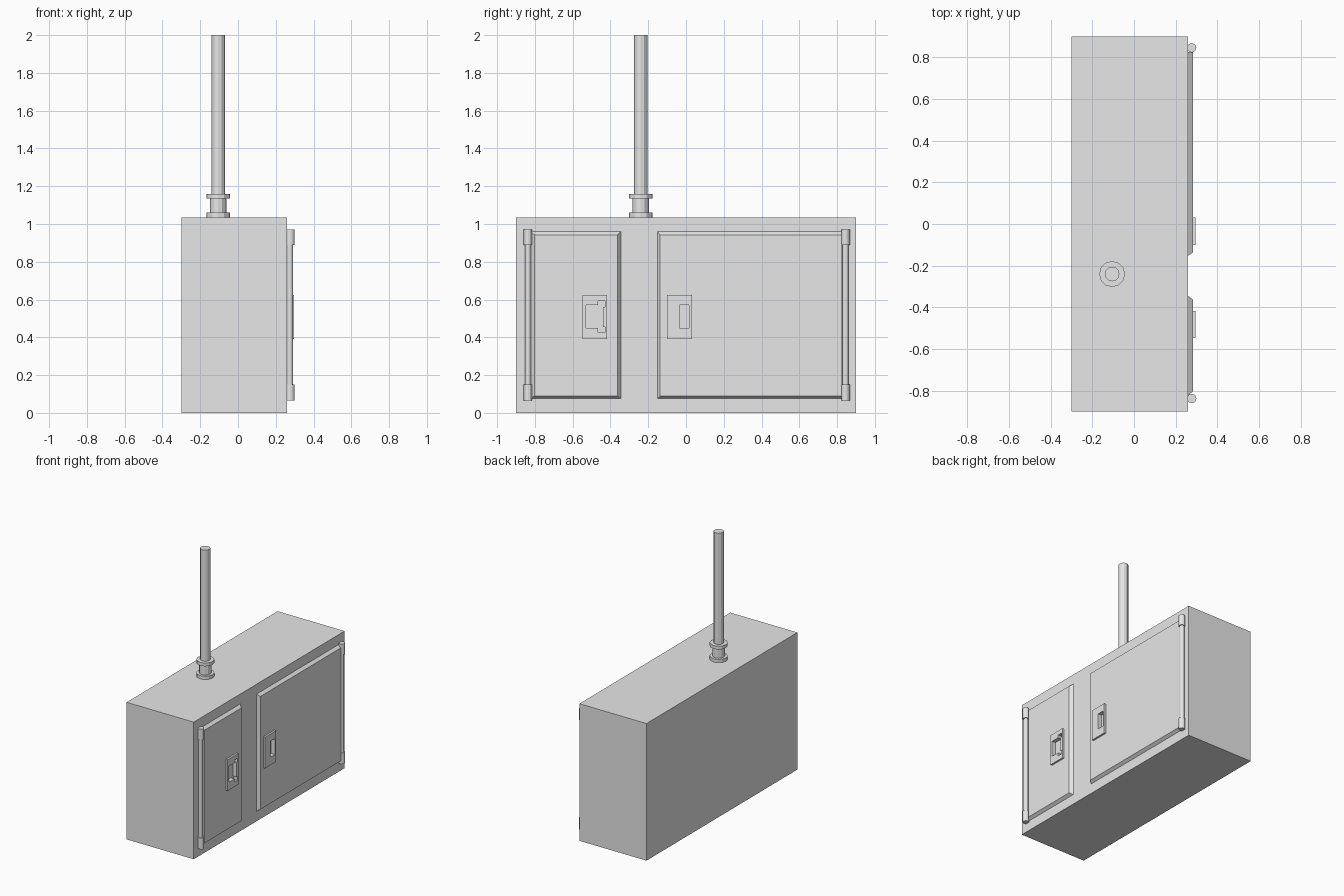
import bpy, bmesh
from math import pi

if "Cube" in bpy.data.objects:
    bpy.data.objects.remove(bpy.data.objects["Cube"], do_unlink=True)

grey = bpy.data.materials.new("plain_grey")
grey.use_nodes = True
grey.diffuse_color = (0.8, 0.8, 0.8, 1)
grey.node_tree.nodes["Principled BSDF"].inputs["Base Color"].default_value = (0.8, 0.8, 0.8, 1)

FACE = 0.26       # x of the cabinet face that carries the doors
DOOR = 0.282      # x of the door fronts
PLATE = 0.296     # x of the latch plate fronts


def finish(name, bm):
    bmesh.ops.recalc_face_normals(bm, faces=bm.faces)
    mesh = bpy.data.meshes.new(name)
    bm.to_mesh(mesh)
    bm.free()
    mesh.materials.append(grey)
    obj = bpy.data.objects.new(name, mesh)
    bpy.context.collection.objects.link(obj)
    return obj


def loft(name, back, front, x0, x1):
    """Solid between two outlines of (y, z) points at two depths."""
    bm = bmesh.new()
    a = [bm.verts.new((x0, y, z)) for y, z in back]
    b = [bm.verts.new((x1, y, z)) for y, z in front]
    bm.faces.new(a)
    bm.faces.new(b)
    for i in range(len(a)):
        j = (i + 1) % len(a)
        bm.faces.new((a[i], a[j], b[j], b[i]))
    return finish(name, bm)


def rect(y0, y1, z0, z1):
    return [(y0, z0), (y1, z0), (y1, z1), (y0, z1)]


def tube(name, x, y, rings, sides):
    """Turned upright part from (radius, z) rings."""
    bm = bmesh.new()
    loops = []
    for r, z in rings:
        circle = bmesh.ops.create_circle(bm, segments=sides, radius=r)["verts"]
        for v in circle:
            v.co.x += x
            v.co.y += y
            v.co.z = z
        loops.append(circle)
    for a, b in zip(loops, loops[1:]):
        for i in range(sides):
            j = (i + 1) % sides
            bm.faces.new((a[i], a[j], b[j], b[i]))
    bm.faces.new(loops[0])
    bm.faces.new(loops[-1])
    return finish(name, bm)


def cut(obj, cutter):
    mod = obj.modifiers.new("pocket", "BOOLEAN")
    mod.operation = "DIFFERENCE"
    mod.solver = "EXACT"
    mod.object = cutter


# Cabinet
body = rect(-0.90, 0.90, 0, 1.035)
loft("cabinet", body, body, -0.30, FACE)

# Conduit and its flanged collar
tube("conduit", -0.105, -0.24, [(0.035, 1.035), (0.035, 2.0)], 12)
tube("collar", -0.105, -0.24,
     [(0.062, 1.035), (0.062, 1.06), (0.043, 1.06), (0.043, 1.135),
      (0.062, 1.135), (0.062, 1.16)], 12)

# Doors with chamfered edges, the wide one square on its hinge side
narrow_door = loft("narrow_door", rect(-0.822, -0.345, 0.075, 0.96),
                   rect(-0.803, -0.362, 0.09, 0.943), FACE, DOOR)
wide_door = loft("wide_door", rect(-0.152, 0.825, 0.075, 0.96),
                 rect(-0.137, 0.825, 0.09, 0.943), FACE, DOOR)

# Latch plates with sunken pockets
notched = [(-0.53, 0.45), (-0.465, 0.45), (-0.465, 0.425), (-0.43, 0.425),
           (-0.43, 0.455), (-0.44, 0.455), (-0.44, 0.56), (-0.43, 0.56),
           (-0.43, 0.592), (-0.465, 0.592), (-0.465, 0.57), (-0.53, 0.57)]
plain = rect(-0.034, 0.016, 0.45, 0.57)
for name, door, y0, y1, outline in (
        ("narrow", narrow_door, -0.547, -0.418, notched),
        ("wide", wide_door, -0.10, 0.032, plain)):
    edge = rect(y0, y1, 0.39, 0.625)
    plate = loft(name + "_latch_plate", edge, edge, DOOR - 0.004, PLATE)
    cutter = loft(name + "_pocket_cutter", outline, outline, 0.266, 0.32)
    cutter.hide_render = True
    cutter.hide_viewport = True
    cut(door, cutter)
    cut(plate, cutter)

# Hinge rods with a thicker knuckle at each end
for name, y in (("narrow", -0.837), ("wide", 0.845)):
    tube(name + "_hinge_rod", 0.275, y, [(0.016, 0.14), (0.016, 0.9)], 12)
    for end, z0, z1 in (("lower", 0.065, 0.15), ("upper", 0.89, 0.972)):
        tube(name + "_" + end + "_knuckle", 0.277, y, [(0.022, z0), (0.022, z1)], 12)
